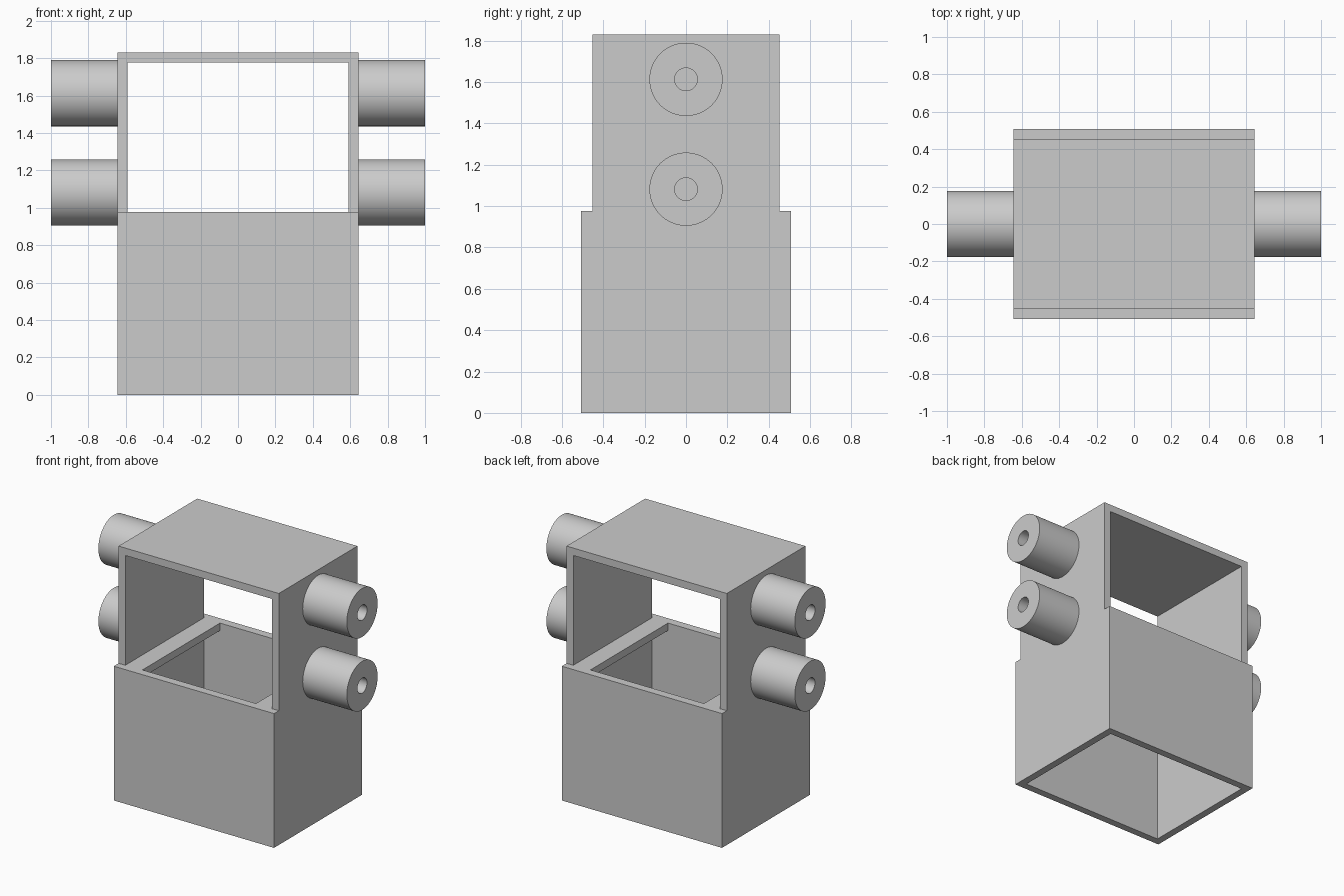
import bpy, bmesh, math
from mathutils import Matrix, Vector

cube = bpy.data.objects.get("Cube")
if cube:
    bpy.data.objects.remove(cube, do_unlink=True)

grey = bpy.data.materials.new("plain grey")
grey.use_nodes = True
colour = (0.6, 0.6, 0.6, 1)
grey.diffuse_color = colour
grey.node_tree.nodes["Principled BSDF"].inputs["Base Color"].default_value = colour

HALF_X, BASE_Y, UPPER_Y = 0.645, 0.507, 0.452
SHOULDER, HEIGHT, WALL = 0.977, 1.83, 0.054


def add_object(name, bm):
    bmesh.ops.recalc_face_normals(bm, faces=bm.faces)
    mesh = bpy.data.meshes.new(name)
    bm.to_mesh(mesh)
    bm.free()
    mesh.materials.append(grey)
    obj = bpy.data.objects.new(name, mesh)
    bpy.context.collection.objects.link(obj)
    return obj


def add_box(name, half_x, half_y, z0, z1):
    bm = bmesh.new()
    bmesh.ops.create_cube(bm, size=2)
    bmesh.ops.scale(bm, vec=(half_x, half_y, (z1 - z0) / 2), verts=bm.verts)
    bmesh.ops.translate(bm, vec=(0, 0, (z0 + z1) / 2), verts=bm.verts)
    return add_object(name, bm)


def cut(target, cutter):
    mod = target.modifiers.new("cut", 'BOOLEAN')
    mod.operation, mod.solver, mod.object = 'DIFFERENCE', 'EXACT', cutter
    bpy.context.view_layer.objects.active = target
    bpy.ops.object.modifier_apply(modifier=mod.name)
    bpy.data.objects.remove(cutter, do_unlink=True)


# Housing: stepped side profile extruded across the width
bm = bmesh.new()
half = [(BASE_Y, 0), (BASE_Y, SHOULDER), (UPPER_Y, SHOULDER), (UPPER_Y, HEIGHT)]
outline = half + [(-y, z) for y, z in reversed(half)]
face = bm.faces.new([bm.verts.new((-HALF_X, y, z)) for y, z in outline])
side = bmesh.ops.extrude_face_region(bm, geom=[face])["geom"]
bmesh.ops.translate(bm, vec=(2 * HALF_X, 0, 0),
                    verts=[v for v in side if isinstance(v, bmesh.types.BMVert)])
housing = add_object("housing", bm)

# Open-bottomed base, open front and back above, and a ledged hole between
cut(housing, add_box("base_cavity", HALF_X - WALL, BASE_Y - WALL, -0.2, SHOULDER - WALL))
cut(housing, add_box("upper_window", HALF_X - WALL, 0.8, SHOULDER, HEIGHT - WALL))
cut(housing, add_box("ledge_hole", 0.457, 0.446, 0.8, 1.2))


# Side pegs: lathed tubes with a blind bore
def add_peg(name, sign, z):
    inner, outer, length = 0.055, 0.177, 1 - HALF_X
    profile = [(0, 0), (inner, 0), (inner, length), (outer, length), (outer, 0)]
    bm = bmesh.new()
    verts = [bm.verts.new((r, 0, h)) for r, h in profile]
    edges = [bm.edges.new(pair) for pair in zip(verts, verts[1:])]
    bmesh.ops.spin(bm, geom=verts + edges, axis=(0, 0, 1), cent=(0, 0, 0),
                   angle=math.tau, steps=64)
    bmesh.ops.remove_doubles(bm, verts=bm.verts, dist=0.0001)
    turn = Vector((0, 0, 1)).rotation_difference(Vector((sign, 0, 0))).to_matrix().to_4x4()
    bm.transform(Matrix.Translation((sign * HALF_X, 0, z)) @ turn)
    # Orient outward explicitly, since the tube is open at the wall
    peg = add_object(name, bm)
    bpy.ops.object.select_all(action='DESELECT')
    peg.select_set(True)
    bpy.context.view_layer.objects.active = peg
    bpy.ops.object.shade_smooth_by_angle(angle=math.radians(30))


for side_name, sign in (("left", 1), ("right", -1)):
    for level, z in (("upper", 1.613), ("lower", 1.082)):
        add_peg(f"{side_name}_{level}_peg", sign, z)
